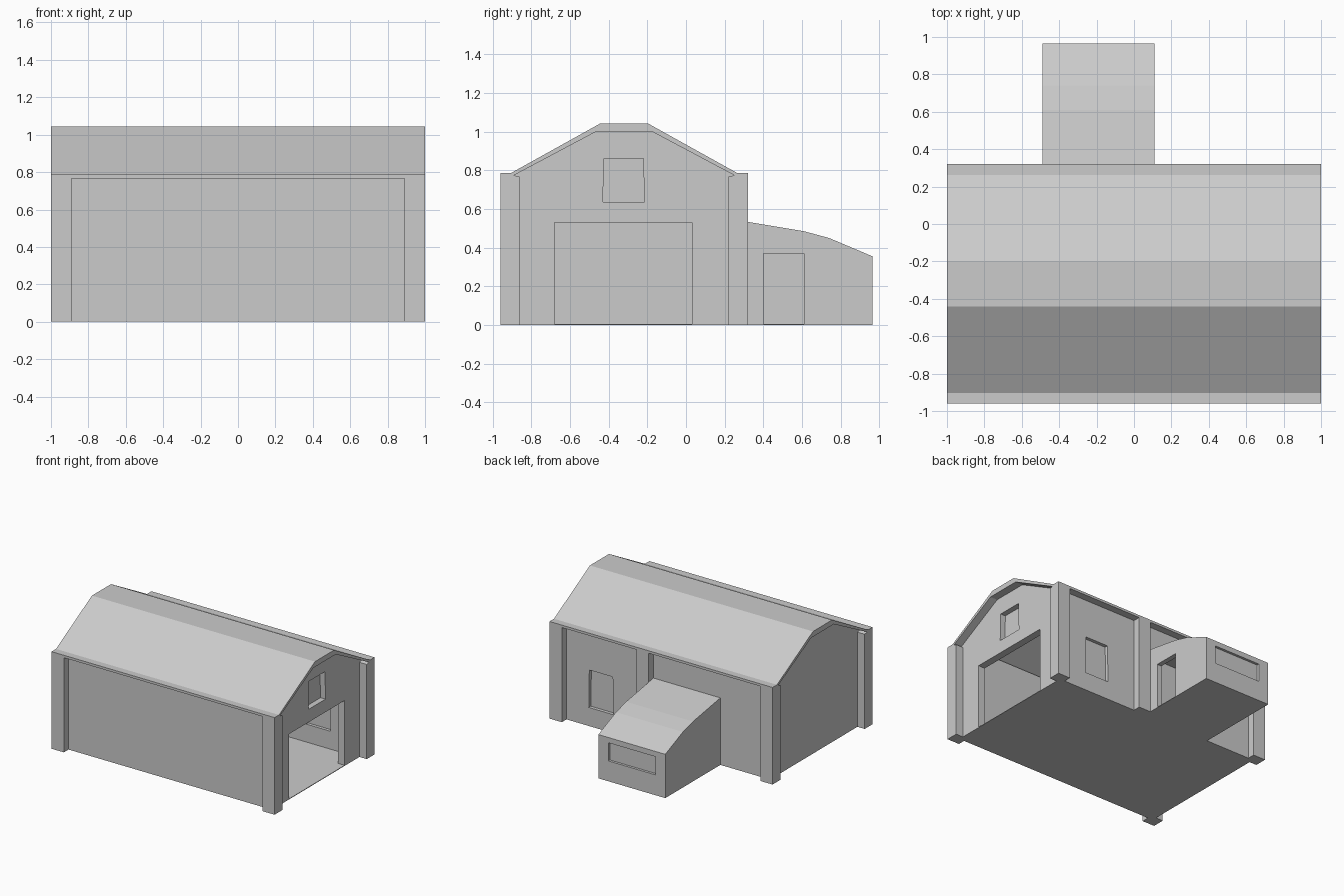
import bpy

cube = bpy.data.objects.get("Cube")
if cube:
    bpy.data.objects.remove(cube, do_unlink=True)

GREY = (0.6, 0.6, 0.6, 1.0)
plaster = bpy.data.materials.new("plain grey")
plaster.use_nodes = True
plaster.diffuse_color = GREY
plaster.node_tree.nodes["Principled BSDF"].inputs["Base Color"].default_value = GREY


def prism(name, outline, axis, start, end):
    """Extrude an outline: (y, z) points along x, or (x, z) points along y."""
    def place(p, d):
        return (d, p[0], p[1]) if axis == "x" else (p[0], d, p[1])
    n = len(outline)
    verts = [place(p, d) for d in (start, end) for p in outline]
    faces = [list(range(n)), list(range(n, 2 * n))]
    faces += [[i, (i + 1) % n, (i + 1) % n + n, i + n] for i in range(n)]
    mesh = bpy.data.meshes.new(name)
    mesh.from_pydata(verts, [], faces)
    mesh.materials.append(plaster)
    obj = bpy.data.objects.new(name, mesh)
    bpy.context.collection.objects.link(obj)
    bpy.context.view_layer.objects.active = obj
    bpy.ops.object.mode_set(mode="EDIT")
    bpy.ops.mesh.select_all(action="SELECT")
    bpy.ops.mesh.normals_make_consistent(inside=False)
    bpy.ops.object.mode_set(mode="OBJECT")
    return obj


def rect(a, b, low, high, taper=0.0):
    return [(a, low), (b, low), (b - taper, high), (a + taper, high)]


def box(name, x0, x1, y0, y1, z0, z1):
    return prism(name, rect(x0, x1, z0, z1), "y", y0, y1)


def cut(target, outline, axis, start, end):
    """Subtract a prism from the target, then discard the cutter."""
    cutter = prism("cutter", outline, axis, start, end)
    cutter.hide_render = True
    mod = target.modifiers.new("opening", "BOOLEAN")
    mod.operation = "DIFFERENCE"
    mod.solver = "EXACT"
    mod.object = cutter
    bpy.context.view_layer.objects.active = target
    bpy.ops.object.modifier_apply(modifier=mod.name)
    bpy.data.objects.remove(cutter, do_unlink=True)


# Main hall limits: posts stand proud of the recessed walls
MID = -0.32
FRONT, BACK = -0.96, 0.32
WALL_FRONT, WALL_BACK = -0.90, 0.26
WALL_X, THICK, EAVE = 0.935, 0.06, 0.767

# Roof shell with flat ridge and flat eave ledges, mirrored about the ridge
half_outer = [(0.64, EAVE), (0.64, 0.787), (0.583, 0.787), (0.122, 1.043)]
half_inner = [(0.145, 1.0), (0.583, 0.774), (0.583, EAVE)]
half = half_outer
roof_outline = [(MID + d, z) for d, z in half_outer]
roof_outline += [(MID - d, z) for d, z in reversed(half_outer)]
inner = [(0.54, EAVE), (0.57, 0.774), (0.145, 1.0)]
roof_outline += [(MID - d, z) for d, z in inner]
roof_outline += [(MID + d, z) for d, z in reversed(inner)]
prism("roof", roof_outline, "x", -1, 1)

# Floor
box("floor", -WALL_X, WALL_X, WALL_FRONT, WALL_BACK, 0, 0.005)

# Long walls, the back one with a recessed window
box("front_wall", -WALL_X, WALL_X, WALL_FRONT, WALL_FRONT + THICK, 0, 0.775)
back_wall = box("back_wall", -WALL_X, WALL_X, WALL_BACK - THICK, WALL_BACK, 0, 0.775)
back_opening = rect(0.47, 0.69, 0.15, 0.455, 0.005)
cut(back_wall, back_opening, "y", 0.1, 0.4)
prism("back_window_pane", back_opening, "y", 0.225, 0.233)

# Gable walls, the right one with a wide doorway and an upper window
gable = [(WALL_FRONT, 0), (WALL_BACK, 0), (WALL_BACK, 0.775),
         (MID + 0.145, 1.005), (MID - 0.145, 1.005), (WALL_FRONT, 0.775)]
prism("plain_gable_wall", gable, "x", -WALL_X, -WALL_X + THICK)
door_gable = prism("door_gable_wall", gable, "x", WALL_X - THICK, WALL_X)
gable_opening = rect(-0.43, -0.215, 0.635, 0.86, 0.006)
cut(door_gable, rect(-0.68, 0.03, -0.1, 0.53), "x", 0.8, 1.1)
cut(door_gable, gable_opening, "x", 0.8, 1.1)
prism("gable_window_pane", gable_opening, "x", 0.882, 0.89)

# Corner posts
for side, x0 in (("left", 0.89), ("right", -1.0)):
    for end, y0 in (("front", FRONT), ("back", BACK - 0.1)):
        box(f"{end}_{side}_post", x0, x0 + 0.11, y0, y0 + 0.1, 0, EAVE)

# Middle post beside the annex
box("middle_post", 0.11, 0.218, WALL_BACK - 0.02, BACK, 0, EAVE)

# Hollow annex with a sloping roof, a side doorway and a low back window
AX0, AX1 = -0.49, 0.11
annex_top = [(0.965, 0.355), (0.74, 0.45), (0.61, 0.485), (0.40, 0.52), (0.25, 0.545)]
annex = prism("annex", [(0.25, 0), (0.965, 0)] + annex_top, "x", AX0, AX1)
hollow = [(0.27, 0.005), (0.925, 0.005), (0.925, 0.33)]
hollow += [(y, z - 0.04) for y, z in annex_top[1:4]] + [(0.27, 0.50)]
cut(annex, hollow, "x", AX0 + 0.04, AX1 - 0.04)
cut(annex, rect(0.40, 0.61, 0.005, 0.37), "x", 0.0, 0.2)
annex_opening = rect(-0.40, 0.02, 0.165, 0.312)
cut(annex, annex_opening, "y", 0.9, 1.1)
prism("annex_window_pane", annex_opening, "y", 0.937, 0.945)
